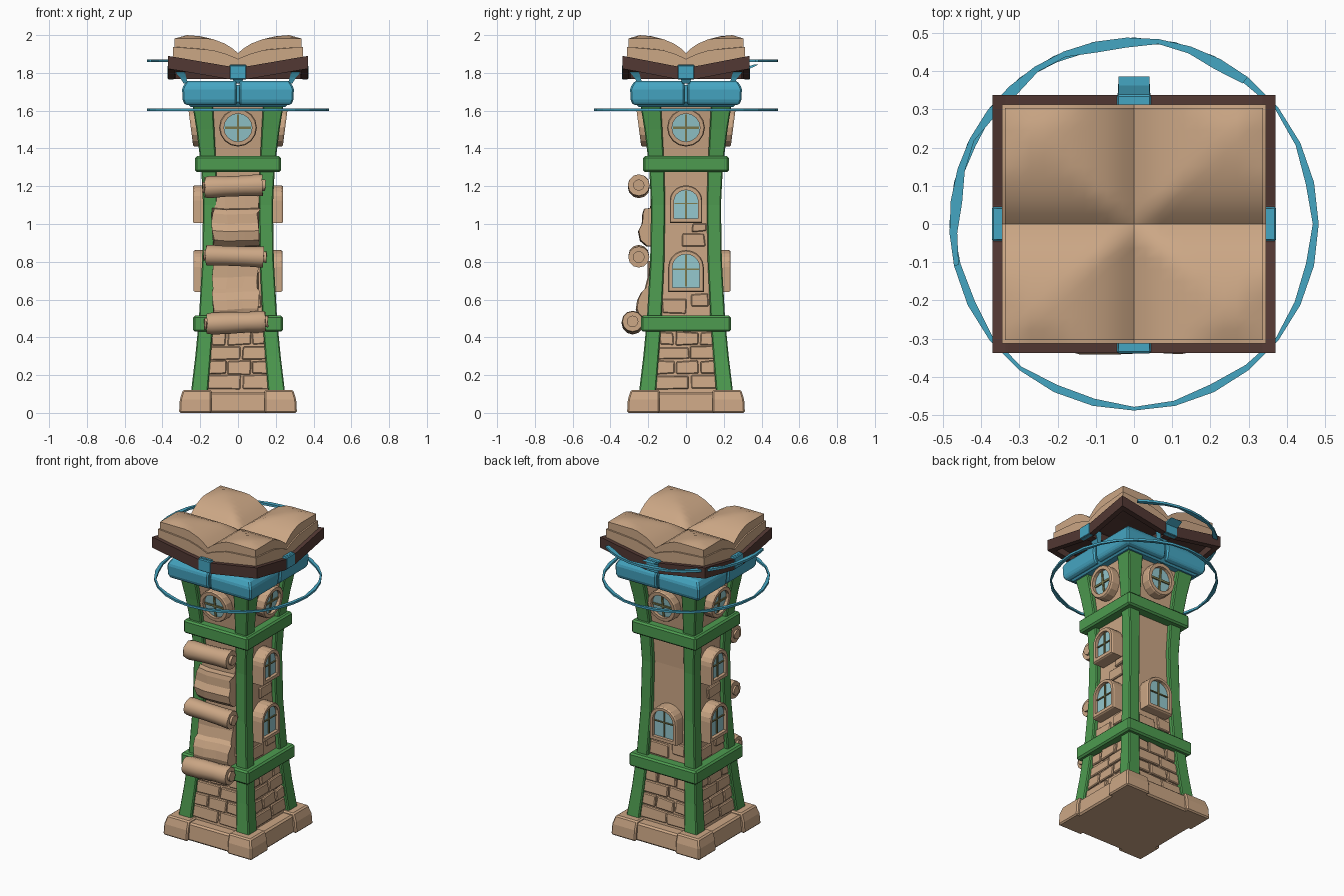
import bpy, math, random
from mathutils import Matrix, Vector

if "Cube" in bpy.data.objects:
    bpy.data.objects.remove(bpy.data.objects["Cube"])

random.seed(4)
def mat(name, c):
    m = bpy.data.materials.new(name)
    m.diffuse_color = (*c, 1)
    m.use_nodes = True
    m.node_tree.nodes["Principled BSDF"].inputs["Base Color"].default_value = m.diffuse_color
    return m
TAN = mat("tan stone and paper", (0.60, 0.385, 0.235))
GREEN = mat("green timber", (0.075, 0.33, 0.08))
BLUE = mat("blue", (0.06, 0.38, 0.54))
BROWN = mat("dark brown leather", (0.085, 0.04, 0.033))
GLASS = mat("pale glass", (0.30, 0.58, 0.62))
OLIVE = mat("olive bar", (0.22, 0.21, 0.08))

def obj(name, verts, faces, m, bevel=0, smooth=None):
    me = bpy.data.meshes.new(name)
    me.from_pydata([tuple(v) for v in verts], [], faces)
    import bmesh
    bm = bmesh.new()
    bm.from_mesh(me)
    bmesh.ops.recalc_face_normals(bm, faces=bm.faces)
    bm.to_mesh(me)
    bm.free()
    me.materials.append(m)
    if smooth:
        me.shade_smooth()
        me.set_sharp_from_angle(angle=math.radians(smooth))
    o = bpy.data.objects.new(name, me)
    bpy.context.collection.objects.link(o)
    if bevel:
        b = o.modifiers.new("bevel", 'BEVEL')
        b.width, b.segments = bevel, 1
    return o

def loft(name, rings, m, bevel=0, smooth=None):
    """Skin equal-length point rings and cap both ends."""
    n = len(rings[0])
    v = [p for r in rings for p in r]
    f = [(i*n+j, i*n+(j+1) % n, (i+1)*n+(j+1) % n, (i+1)*n+j)
         for i in range(len(rings)-1) for j in range(n)]
    f += [tuple(range(n)), tuple(range(len(v)-n, len(v)))]
    return obj(name, v, f, m, bevel, smooth)

def rect(x0, x1, y0, y1, z):
    return [(x0, y0, z), (x1, y0, z), (x1, y1, z), (x0, y1, z)]

def side(k, u, d, z):
    """Point on tower side k (0 front, 1 right, 2 back, 3 left): across, outward, up."""
    return Matrix.Rotation(k*math.pi/2, 3, 'Z') @ Vector((u, -d, z))

PROFILE = [(.10, .25, .09), (.3, .226, .082), (.5, .207, .078), (.8, .19, .075),
           (1.1, .185, .075), (1.3, .195, .08), (1.5, .22, .095), (1.64, .243, .11)]
def outer(z):
    for (a, p, _), (b, q, _) in zip(PROFILE, PROFILE[1:]):
        if z <= b:
            return p + (q-p)*(z-a)/(b-a)
    return .243

# stone base: core and corner blocks
loft("base_core", [rect(-.295, .295, -.295, .295, 0), rect(-.285, .285, -.285, .285, .11)], TAN, .01)
for sx in (-1, 1):
    for sy in (-1, 1):
        loft("base_corner", [rect(sx*.14, sx*a, sy*.14, sy*a, z) for z, a in ((0, .312), (.07, .308), (.122, .292))], TAN, .008)
        # corner pillars
        loft("corner_pillar", [rect(sx*(o-w), sx*o, sy*(o-w), sy*o, z) for z, o, w in PROFILE], GREEN, .006)
        # blue cap quarter
        loft("cap_quarter", [rect(sx*.007, sx*a, sy*.007, sy*a, z)
             for z, a in ((1.63, .278), (1.65, .293), (1.72, .296), (1.757, .272))], BLUE, .008)
loft("wall_core", [rect(-o+.028, o-.028, -o+.028, o-.028, z) for z, o, w in PROFILE], TAN)
loft("cap_core", [rect(-a, a, -a, a, z) for z, a in ((1.62, .25), (1.645, .275), (1.735, .275))], BLUE)
for z, a in ((.43, .238), (1.275, .227)):
    loft("timber_band", [rect(-a, a, -a, a, z), rect(-a, a, -a, a, z+.085)], GREEN, .01)

# raised bricks
def brick(k, u0, u1, z0, z1):
    j = lambda: random.uniform(-.005, .005)
    h = random.uniform(.008, .016)
    out = [(u0+j(), z0+j()), (u1+j(), z0+j()), (u1+j(), z1+j()), (u0+j(), z1+j())]
    loft("brick", [[side(k, u, outer(z)-.045, z) for u, z in out],
                   [side(k, u, outer(z)-.028+h, z) for u, z in out]], TAN, .005)
for k in range(4):
    for r in range(4):
        z0 = .125 + r*.077
        w = outer(z0) - .075
        cuts = [-w, -.06 if r % 2 else .02, .07 if r % 2 else w]
        if r % 2:
            cuts.append(w)
        for a, b in zip(cuts, cuts[1:]):
            brick(k, a+.004, b-.004, z0+.004, z0+.073)
    brick(k, -.125, .0, .525, .60)
    brick(k, .03, .12, .56, .63)
    if k != 2:
        brick(k, -.02, .10, .88, .95)
        brick(k, .03, .11, .96, 1.0)

# windows: frame ring, glass plate and crossed bars
def window(k, cz, pts_out, pts_in, depth, tilt, bars):
    def P(u, z, d):
        return side(k, u, d + (z-cz)*tilt, z)
    n = len(pts_out)
    loops = [(pts_out, depth-.09), (pts_out, depth-.008), ([(u*.95, cz+(z-cz)*.95) for u, z in pts_out], depth),
             (pts_in, depth), (pts_in, depth-.03)]
    v = [P(u, z, d) for pts, d in loops for u, z in pts]
    f = [(i*n+j, i*n+(j+1) % n, (i+1)*n+(j+1) % n, (i+1)*n+j) for i in range(4) for j in range(n)]
    obj("window_frame", v, f, TAN)
    loft("window_glass", [[P(u, z, d) for u, z in pts_in] for d in (depth-.028, depth-.02)], GLASS)
    for u0, u1, z0, z1 in bars:
        q = [(u0, z0), (u1, z0), (u1, z1), (u0, z1)]
        loft("window_bar", [[P(u, z, d) for u, z in q] for d in (depth-.022, depth-.013)], OLIVE)

def arch(hw, z0, z1, n=10):
    spring = z1 - hw*.95
    return [(-hw, z0), (hw, z0)] + [(hw*math.cos(i*math.pi/n), spring+hw*.95*math.sin(i*math.pi/n)) for i in range(n+1)]
def disc(r, z, n=16):
    return [(r*math.cos(i*2*math.pi/n), z+r*math.sin(i*2*math.pi/n)) for i in range(n)]

for k in range(4):
    window(k, 1.51, disc(.1, 1.51), disc(.074, 1.51), .25, .13,
           [(-.006, .006, 1.44, 1.58), (-.07, .07, 1.504, 1.516)])
    if k:
        window(k, .75, arch(.094, .64, .862), arch(.072, .665, .84), .235, 0,
               [(-.004, .004, .67, .835), (-.07, .07, .757, .764)])
    if k in (1, 3):
        window(k, 1.1, arch(.086, 1.005, 1.205), arch(.064, 1.03, 1.18), .238, 0,
               [(-.004, .004, 1.03, 1.178), (-.062, .062, 1.105, 1.112)])

# paper scrolls on the front
def roll(name, x0, x1, y, z, r, slope):
    rings = []
    for t in (0, .08, .35, .7, .92, 1):
        x, q = x0+(x1-x0)*t, r*random.uniform(.93, 1.05)
        rings.append([(x+random.uniform(-.004, .004), y+q*math.cos(i*math.pi/6), z+slope*(t-.5)+q*math.sin(i*math.pi/6)) for i in range(12)])
    loft(name, rings, TAN, 0, 40)
for x0, x1, y, z, s in ((-.175, .13, -.25, 1.2, .012), (-.17, .135, -.25, .83, -.01), (-.165, .145, -.283, .478, .012)):
    roll("scroll", x0, x1, y, z, .056, s)
    roll("scroll_heart", x0-.012, x1+.014, y, z, .03, s)
# draped pages between the scrolls
def drape(name, path):
    rings = []
    for x in (-.13, -.06, .03, .11):
        w = random.uniform(-.006, .006)
        rings.append([(x+random.uniform(-.012, .012), y+w, z+w) for y, z in path] + [(x, -.14, path[-1][1]), (x, -.14, path[0][1])])
    loft(name, rings, TAN)
drape("draped_page_upper", [(-.188, 1.16), (-.19, 1.08), (-.225, 1.075), (-.232, 1.05), (-.235, 1.0), (-.255, .96), (-.245, .91), (-.21, .88)])
drape("draped_page_lower", [(-.20, .80), (-.20, .72), (-.215, .66), (-.235, .64), (-.255, .60), (-.262, .55), (-.25, .51)])

# floating rings
def arc(name, r, a0, a1, n, width, thick, z, closed):
    rings = []
    for i in range(n+1):
        a = math.radians(a0+(a1-a0)*i/n)
        w = width*(.7+.3*math.sin(i*1.7))
        rings.append([(q*math.cos(a), q*math.sin(a)*1.01, z+h) for q, h in
                      ((r, -thick/2), (r, thick/2), (r-w, thick/2), (r-w, -thick/2))])
    if closed:
        rings[-1] = rings[0]
    loft(name, rings, BLUE)
arc("lower_ring", .483, 0, 360, 28, .022, .013, 1.605, True)
arc("upper_ring_arc", .483, 52, 193, 14, .03, .014, 1.865, False)

# open book, dipping toward the middle along both axes
def slab(name, xs, ys, top, bot, m, smooth=None):
    nx, ny = len(xs), len(ys)
    v = [(x, y, g(x, y)) for g in (top, bot) for y in ys for x in xs]
    N, f = nx*ny, []
    ix = lambda i, j: j*nx+i
    for j in range(ny-1):
        for i in range(nx-1):
            q = (ix(i, j), ix(i+1, j), ix(i+1, j+1), ix(i, j+1))
            f += [q, tuple(N+a for a in reversed(q))]
    edge = [ix(i, 0) for i in range(nx)] + [ix(nx-1, j) for j in range(1, ny)] \
        + [ix(i, ny-1) for i in range(nx-2, -1, -1)] + [ix(0, j) for j in range(ny-2, 0, -1)]
    f += [(a, b, b+N, a+N) for a, b in zip(edge, edge[1:]+edge[:1])]
    return obj(name, v, f, m, 0, smooth)
def mirror(c):
    return [-a for a in reversed(c)] + [0] + c
def cover_top(x, y):
    return 1.835 + .055*max(0, min((abs(x)-.05)/.32, (abs(y)-.05)/.285))
def cover_bot(x, y):
    solid = abs(x) > .333 or abs(y) > .298 or abs(x) < .03 or abs(y) < .03
    return cover_top(x, y) - (.068 if solid else .03)
slab("book_cover", mirror([.025, .035, .05, .13, .21, .29, .33, .336, .37]),
     mirror([.025, .035, .05, .12, .19, .26, .295, .301, .337]), cover_top, cover_bot, BROWN)

CURVE = [(0, 1.905), (.03, 1.93), (.07, 1.955), (.13, 1.978), (.2, 1.994), (.27, 2.0), (.36, 1.975)]
def curve(a):
    for (p, h), (q, g) in zip(CURVE, CURVE[1:]):
        if a <= q:
            return h+(g-h)*(a-p)/(q-p)
    return 1.975
def page_top(x, y):
    return min(curve(abs(x)), curve(abs(y)*1.1))
def page_mid(x, y):
    return cover_top(x, y)*.45 + page_top(x, y)*.55
cols = [.03, .07, .1, .13, .165, .2, .235, .27, .3]
rows = [.027, .063, .09, .118, .15, .182, .214, .245, .275]
slab("pages_lower", mirror(cols+[.345]), mirror(rows+[.312]), page_mid, lambda x, y: cover_top(x, y)-.005, TAN, 35)
slab("pages_upper", mirror(cols+[.337]), mirror(rows+[.304]), page_top, lambda x, y: page_mid(x, y)-.003, TAN, 35)

# clips on the cover edges and horns reaching up from the cap
for k in range(4):
    e = .372 if k % 2 else .339
    loft("cover_clip", [[side(k, u, d, z) for u, d in ((-.045, e-.033), (.045, e-.033), (.045, e), (-.045, e))]
                        for z in (1.765, 1.842)], BLUE, .005)
    r = e-.37
    tip = .06 if k == 2 else 0
    rings = []
    for d, z, w, t in ((.275, 1.745, .02, .012), (.288, 1.775, .03, .016), (.305, 1.805, .045, .026), (.345+tip, 1.845, .04, .012)):
        rings.append([side(k, u, d+r+s, z) for u, s in ((-w, -t), (w, -t), (w, t), (-w, t))])
    loft("cap_horn", rings, BLUE)
